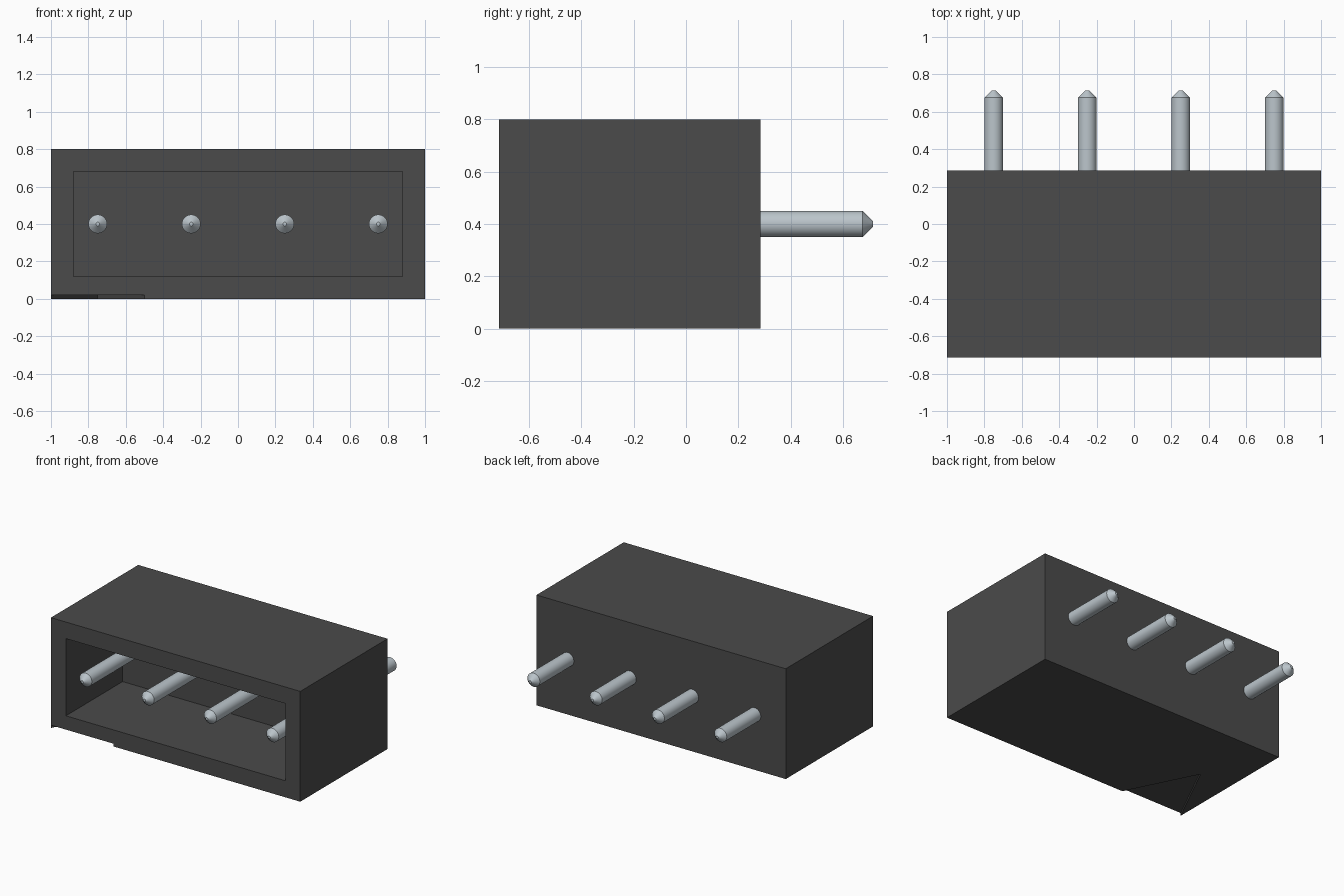
import bpy, bmesh, math
from mathutils import Vector

cube = bpy.data.objects.get("Cube")
if cube:
    bpy.data.objects.remove(cube, do_unlink=True)


def material(name, color):
    mat = bpy.data.materials.new(name)
    mat.use_nodes = True
    mat.diffuse_color = color
    mat.node_tree.nodes["Principled BSDF"].inputs["Base Color"].default_value = color
    return mat


def make_object(name, bm, mat):
    bmesh.ops.recalc_face_normals(bm, faces=bm.faces)
    mesh = bpy.data.meshes.new(name)
    bm.to_mesh(mesh)
    bm.free()
    mesh.materials.append(mat)
    obj = bpy.data.objects.new(name, mesh)
    bpy.context.collection.objects.link(obj)
    return obj


plastic = material("dark grey plastic", (0.07, 0.07, 0.07, 1))
metal = material("pale steel", (0.50, 0.56, 0.60, 1))

FRONT, BACK, HEIGHT = -0.715, 0.285, 0.8
WALL, CAVITY_DEPTH = 0.12, 0.65

# Housing: a box whose front face is inset and pushed back into a socket
bm = bmesh.new()
bmesh.ops.create_cube(bm, size=1)
bmesh.ops.scale(bm, vec=(2, BACK - FRONT, HEIGHT), verts=bm.verts)
bmesh.ops.translate(bm, vec=(0, (FRONT + BACK) / 2, HEIGHT / 2), verts=bm.verts)
bm.normal_update()
front = min(bm.faces, key=lambda f: f.calc_center_median().y)
bmesh.ops.inset_region(bm, faces=[front], thickness=WALL, use_even_offset=True)
socket = bmesh.ops.extrude_face_region(bm, geom=[front])["geom"]
bmesh.ops.translate(bm, vec=(0, CAVITY_DEPTH, 0),
                    verts=[g for g in socket if isinstance(g, bmesh.types.BMVert)])
if front.is_valid:
    bmesh.ops.delete(bm, geom=[front], context='FACES_ONLY')
housing = make_object("housing", bm, plastic)

# Shallow triangular mark for the first pin, cut into the underside
bm = bmesh.new()
outline = [(-0.999, FRONT), (-0.999, FRONT - 0.1), (-0.5, FRONT - 0.1),
           (-0.5, FRONT), (-0.75, FRONT + 0.5)]
tri = bm.faces.new([bm.verts.new((x, y, -0.1)) for x, y in outline])
top = bmesh.ops.extrude_face_region(bm, geom=[tri])["geom"]
bmesh.ops.translate(bm, vec=(0, 0, 0.12),
                    verts=[g for g in top if isinstance(g, bmesh.types.BMVert)])
cutter = make_object("mark_cutter", bm, plastic)
cutter.hide_render = True

cut = housing.modifiers.new("mark", 'BOOLEAN')
cut.operation = 'DIFFERENCE'
cut.solver = 'EXACT'
cut.object = cutter
bpy.ops.object.select_all(action='DESELECT')
bpy.context.view_layer.objects.active = housing
housing.select_set(True)
bpy.ops.object.modifier_apply(modifier=cut.name)
bpy.data.objects.remove(cutter, do_unlink=True)

# Contact pins: a turned profile with tapered tips, running front to back
END, RIM, RADIUS, TIP = 0.715, 0.675, 0.05, 0.01
profile = [(0, -END), (TIP, -END), (RADIUS, -RIM), (RADIUS, RIM), (TIP, END), (0, END)]
for i in range(4):
    bm = bmesh.new()
    verts = [bm.verts.new((r, y, 0)) for r, y in profile]
    edges = [bm.edges.new(pair) for pair in zip(verts, verts[1:])]
    bmesh.ops.spin(bm, geom=verts + edges, cent=(0, 0, 0), axis=(0, 1, 0),
                   angle=math.tau, steps=32)
    bmesh.ops.remove_doubles(bm, verts=bm.verts, dist=0.0005)
    pin = make_object(f"pin_{i + 1}", bm, metal)
    pin.location = Vector((-0.75 + 0.5 * i, 0, HEIGHT / 2))
    bpy.ops.object.select_all(action='DESELECT')
    bpy.context.view_layer.objects.active = pin
    pin.select_set(True)
    bpy.ops.object.shade_smooth_by_angle(angle=math.radians(30))
